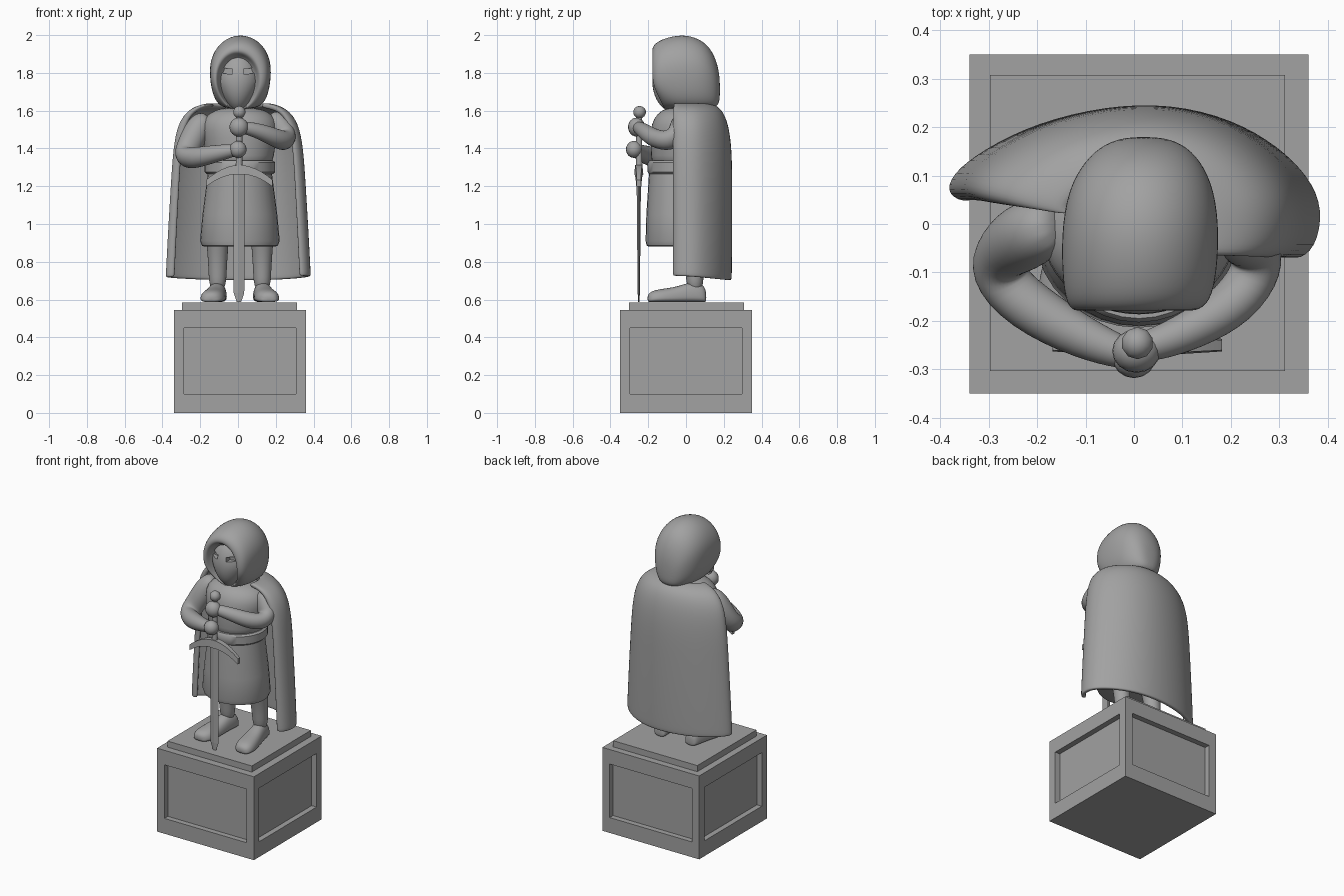
import bpy, bmesh
from math import sin, cos, pi
from mathutils import Vector, Matrix

if "Cube" in bpy.data.objects:
    bpy.data.objects.remove(bpy.data.objects["Cube"])

stone = bpy.data.materials.new("grey_stone")
stone.use_nodes = True
GREY = (0.36, 0.36, 0.36, 1)
stone.diffuse_color = GREY
stone.node_tree.nodes["Principled BSDF"].inputs["Base Color"].default_value = GREY


def finish(name, bm, smooth=True, subsurf=0, thickness=0):
    bmesh.ops.recalc_face_normals(bm, faces=bm.faces)
    mesh = bpy.data.meshes.new(name)
    bm.to_mesh(mesh)
    bm.free()
    mesh.materials.append(stone)
    ob = bpy.data.objects.new(name, mesh)
    bpy.context.collection.objects.link(ob)
    if thickness:
        mod = ob.modifiers.new("Thickness", "SOLIDIFY")
        mod.thickness, mod.offset = thickness, 0
    if subsurf:
        mod = ob.modifiers.new("Smooth", "SUBSURF")
        mod.levels = mod.render_levels = subsurf
    bpy.ops.object.select_all(action="DESELECT")
    ob.select_set(True)
    bpy.context.view_layer.objects.active = ob
    if smooth:
        if subsurf:
            bpy.ops.object.shade_smooth()
        else:
            bpy.ops.object.shade_smooth_by_angle(angle=0.7)
    return ob


def loft(name, rings, closed=True, **options):
    """Skin a list of equal point rings, capping closed ones."""
    bm = bmesh.new()
    rows = [[bm.verts.new(p) for p in ring] for ring in rings]
    n = len(rows[0])
    for a, b in zip(rows, rows[1:]):
        for i in range(n if closed else n - 1):
            j = (i + 1) % n
            bm.faces.new((a[i], a[j], b[j], b[i]))
    if closed:
        bm.faces.new(rows[0])
        bm.faces.new(rows[-1])
    return finish(name, bm, **options)


def ellipses(cx, cy, levels, n=24):
    return [[(cx + rx * cos(2 * pi * i / n), cy + ry * sin(2 * pi * i / n), z)
             for i in range(n)] for z, rx, ry in levels]


def tube(name, path, n=10):
    """Round limb through (x, y, z, radius) points."""
    pts = [Vector(p[:3]) for p in path]
    rings = []
    for k, p in enumerate(pts):
        d = pts[min(k + 1, len(pts) - 1)] - pts[max(k - 1, 0)]
        turn = d.to_track_quat("Z", "Y")
        rings.append([p + turn @ Vector((cos(2 * pi * i / n), sin(2 * pi * i / n), 0)) * path[k][3]
                      for i in range(n)])
    return loft(name, rings, subsurf=2)


def ball(name, centre, radii, u=16, v=12, taper=0):
    bm = bmesh.new()
    bmesh.ops.create_uvsphere(bm, u_segments=u, v_segments=v, radius=1)
    for vert in bm.verts:
        if vert.co.z < 0:
            vert.co.x *= 1 + taper * vert.co.z
        vert.co = Vector(a * b + c for a, b, c in zip(vert.co, radii, centre))
    return finish(name, bm)


def box(name, lo, hi, turn=0):
    bm = bmesh.new()
    lo, hi = Vector(lo), Vector(hi)
    size = Matrix.Diagonal((*(hi - lo), 1))
    bmesh.ops.create_cube(bm, size=1, matrix=Matrix.Translation((lo + hi) / 2)
                          @ Matrix.Rotation(turn, 4, "Y") @ size)
    return finish(name, bm, smooth=False)


# Pedestal with a sunken panel on each side
pedestal = box("pedestal", (-0.34, -0.35, 0), (0.36, 0.35, 0.545))
bm = bmesh.new()
bm.from_mesh(pedestal.data)
sides = [f for f in bm.faces if abs(f.normal.z) < 0.5]
bmesh.ops.inset_individual(bm, faces=sides, thickness=0.075)
for f in sides:
    for v in f.verts:
        v.co.z = 0.1 if v.co.z < 0.27 else 0.45
bmesh.ops.inset_individual(bm, faces=sides, thickness=0.0005, depth=-0.035)
bm.to_mesh(pedestal.data)
bm.free()
box("pedestal_top_slab", (-0.297, -0.303, 0.545), (0.312, 0.307, 0.585))

# Legs and boots, splayed outward
for side, label in ((-1, "right"), (1, "left")):
    x = 0.01 + side * 0.118
    tube(label + "_leg", [(x, 0.05, 0.61, 0.05), (x, 0.05, 0.64, 0.048), (x, 0.045, 0.75, 0.05),
                          (x, 0.03, 0.88, 0.06), (x, 0.0, 1.0, 0.07)])
    rings = []
    for y, w, h in ((0.108, 0.03, 0.05), (0.095, 0.047, 0.1), (0.02, 0.052, 0.11),
                    (-0.05, 0.06, 0.082), (-0.13, 0.07, 0.072), (-0.18, 0.06, 0.062),
                    (-0.205, 0.03, 0.04)):
        cx = x + side * (0.05 - y) * 0.14
        rings.append([(cx + w * a, y, 0.585 + h * b) for a, b in
                      ((-0.9, 0), (0.9, 0), (1, 0.3), (0.85, 0.75), (0.4, 1),
                       (-0.4, 1), (-0.85, 0.75), (-1, 0.3))])
    loft(label + "_boot", rings, subsurf=2)

# Tunic skirt, belt, torso and neck
loft("tunic_skirt", ellipses(0.01, -0.03, [(0.88, 0.185, 0.165), (0.885, 0.2, 0.178),
     (0.91, 0.211, 0.184), (1.05, 0.198, 0.18), (1.28, 0.168, 0.165)], 32))
loft("belt", ellipses(0.01, -0.025, [(1.265, 0.176, 0.17), (1.275, 0.187, 0.178),
     (1.325, 0.187, 0.178), (1.335, 0.176, 0.17)], 32))
loft("torso", ellipses(0.01, -0.02, [(1.28, 0.17, 0.165), (1.36, 0.18, 0.165), (1.46, 0.198, 0.17),
     (1.53, 0.205, 0.165), (1.585, 0.175, 0.135), (1.62, 0.09, 0.08)]), subsurf=1)
loft("neck", ellipses(0.005, -0.02, [(1.56, 0.075, 0.075), (1.72, 0.07, 0.07)]))

# Arms and hands, holding the sword grip one above the other
tube("right_arm", [(-0.15, 0, 1.56, 0.05), (-0.2, -0.01, 1.53, 0.075), (-0.25, -0.04, 1.43, 0.075),
                   (-0.29, -0.085, 1.355, 0.066), (-0.25, -0.15, 1.345, 0.062),
                   (-0.13, -0.225, 1.37, 0.05), (-0.03, -0.265, 1.39, 0.037), (0, -0.27, 1.392, 0.03)])
tube("left_arm", [(0.16, 0, 1.56, 0.05), (0.21, -0.01, 1.54, 0.07), (0.245, -0.04, 1.48, 0.068),
                  (0.26, -0.09, 1.435, 0.058), (0.21, -0.165, 1.45, 0.054),
                  (0.12, -0.22, 1.49, 0.044), (0.04, -0.25, 1.51, 0.036), (0.01, -0.255, 1.512, 0.03)])
ball("right_hand", (0.0, -0.275, 1.395), (0.045, 0.043, 0.045))
ball("left_hand", (0.005, -0.262, 1.513), (0.05, 0.045, 0.05))

# Sword: diamond blade, curved guard, grip and pommel
loft("sword_blade", [[(0.005 + w, -0.25, z), (0.005, -0.25 - t, z), (0.005 - w, -0.25, z),
                      (0.005, -0.25 + t, z)] for z, w, t in
                     ((0.588, 0.012, 0.003), (0.635, 0.028, 0.006), (1.29, 0.033, 0.012))],
     smooth=False)
guard = []
for i in range(13):
    s = i / 6 - 1
    x, z = 0.007 + 0.175 * s, 1.288 - 0.072 * s * s
    h, t = 0.025 - 0.007 * abs(s), 0.024 - 0.011 * abs(s)
    guard.append([(x, -0.25 - t, z - h), (x, -0.25 + t, z - h),
                  (x, -0.25 + t * 0.8, z + h), (x, -0.25 - t * 0.8, z + h)])
loft("sword_guard", guard)
loft("sword_grip", ellipses(0.006, -0.248, [(1.27, 0.022, 0.022), (1.33, 0.017, 0.017),
                                            (1.58, 0.017, 0.017)], 10))
ball("sword_pommel", (0.007, -0.246, 1.592), (0.034, 0.034, 0.033), 10, 7)

# Cape: hem outline shrunk upward over the shoulders
hem = [(0.325, -0.065), (0.365, -0.045), (0.378, 0.03), (0.35, 0.09), (0.29, 0.15), (0.2, 0.203),
       (0.08, 0.232), (-0.06, 0.228), (-0.2, 0.195), (-0.3, 0.145), (-0.368, 0.095),
       (-0.376, 0.065), (-0.335, 0.055)]
levels = [(1.63, 0.36, 0.45), (1.622, 0.5, 0.6), (1.6, 0.68, 0.78), (1.53, 0.83, 0.92),
          (1.4, 0.895, 1), (1.2, 0.93, 1.01), (0.95, 0.97, 1.01), (0.74, 1, 1), (0.725, 1, 0.99)]
loft("cape", [[(x * sx, y * sy if y > 0 else y, z - (0.1 * max(y, 0) if z < 0.8 else 0))
               for x, y in hem] for z, sx, sy in levels],
     closed=False, subsurf=2, thickness=0.028)

# Hood: upright sections from inside the face opening to the back
sections = [  # y, centre x, half width, top, bottom, lower corner power
    (-0.11, 0, 0.09, 1.88, 1.62, 1.3), (-0.168, 0, 0.108, 1.9, 1.6, 1.3),
    (-0.183, 0, 0.12, 1.92, 1.6, 1.2), (-0.17, 0.007, 0.147, 1.955, 1.605, 0.7),
    (-0.12, 0.011, 0.16, 1.985, 1.605, 0.5), (-0.02, 0.013, 0.165, 2.008, 1.605, 0.45),
    (0.07, 0.015, 0.153, 1.985, 1.605, 0.45), (0.13, 0.018, 0.122, 1.935, 1.61, 0.5),
    (0.168, 0.02, 0.08, 1.85, 1.62, 0.6), (0.18, 0.02, 0.03, 1.76, 1.66, 1)]
hood = []
for y, cx, w, top, bottom, power in sections:
    mid = bottom + 0.54 * (top - bottom)
    ring = []
    for i in range(20):
        c, s = cos(pi * i / 10), sin(pi * i / 10)
        spread = abs(c) ** (power if s < 0 else 1) * (1 if c > 0 else -1)
        z = mid + s * (top - mid if s > 0 else mid - bottom)
        tuck = max(0, 1.74 - z) * 0.5 if y < -0.1 else 0
        ring.append((cx + w * spread, y + tuck, z))
    hood.append(ring)
loft("hood", hood, subsurf=2)

# Face mask with two slanted eye slots
face = ball("face_mask", (0, -0.068, 1.755), (0.115, 0.11, 0.16), 32, 20, taper=0.35)
for side in (-1, 1):
    cutter = box("eye_cutter", (side * 0.062 - 0.032, -0.25, 1.796),
                 (side * 0.062 + 0.032, -0.128, 1.824), turn=-side * 0.12)
    cutter.hide_render = True
    mod = face.modifiers.new("Eye slot", "BOOLEAN")
    mod.operation, mod.object = "DIFFERENCE", cutter
    bpy.context.view_layer.objects.active = face
    bpy.ops.object.modifier_apply(modifier=mod.name)
    bpy.data.objects.remove(cutter)
